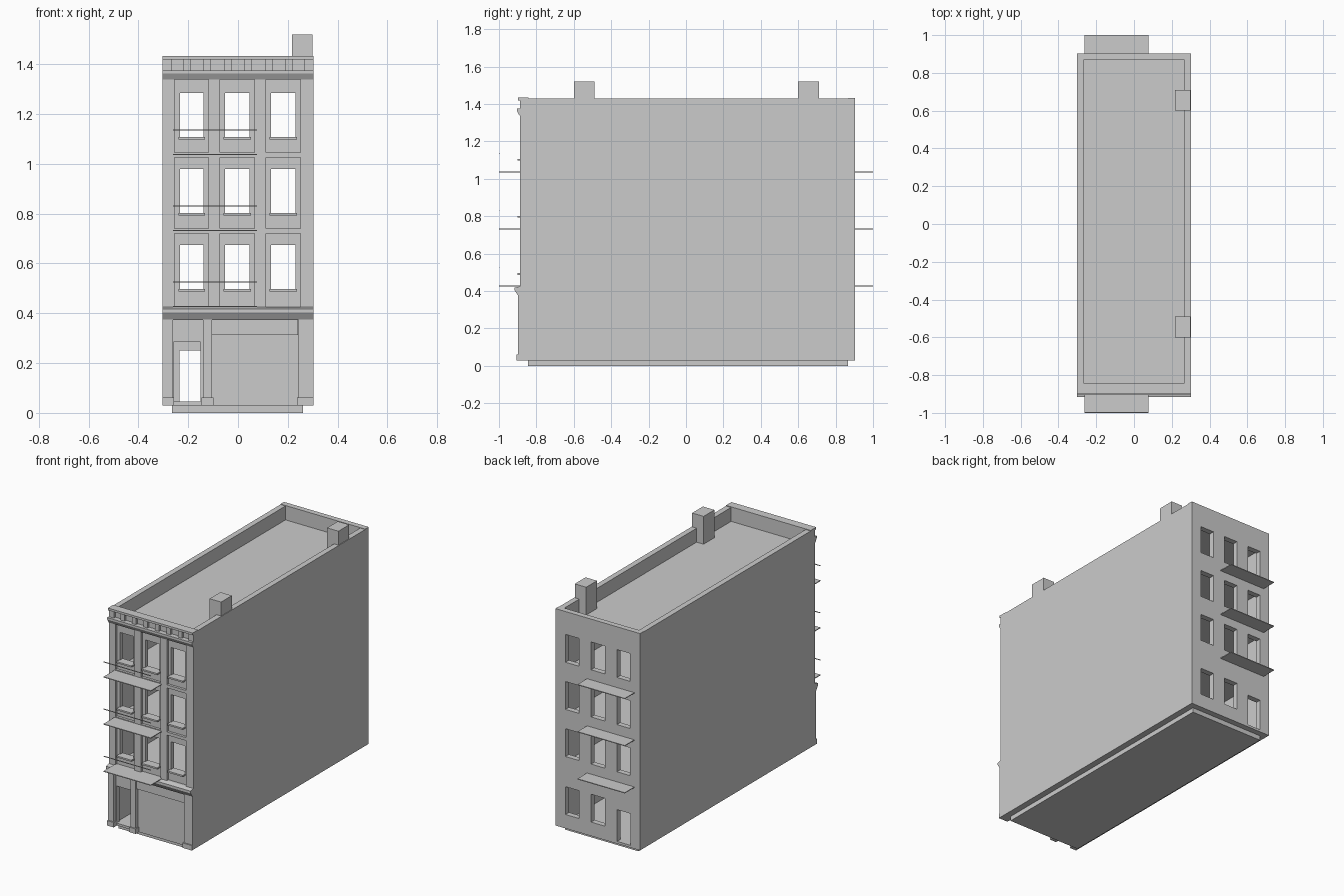
import bpy, bmesh

cube = bpy.data.objects.get("Cube")
if cube:
    bpy.data.objects.remove(cube, do_unlink=True)

GREY = (0.6, 0.6, 0.6, 1)
stone = bpy.data.materials.new("plain_grey")
stone.use_nodes = True
stone.diffuse_color = GREY
stone.node_tree.nodes["Principled BSDF"].inputs["Base Color"].default_value = GREY


def finish(name, bm):
    bmesh.ops.recalc_face_normals(bm, faces=bm.faces)
    mesh = bpy.data.meshes.new(name)
    bm.to_mesh(mesh)
    bm.free()
    mesh.materials.append(stone)
    obj = bpy.data.objects.new(name, mesh)
    bpy.context.collection.objects.link(obj)
    return obj


def box(name, x, y, z):
    bm = bmesh.new()
    bmesh.ops.create_cube(bm, size=1)
    for v in bm.verts:
        v.co = [r[0] + (c + 0.5) * (r[1] - r[0]) for c, r in zip(v.co, (x, y, z))]
    return finish(name, bm)


def moulding(name, x, profile):
    """Sweep a (y, z) profile along x."""
    bm = bmesh.new()
    face = bm.faces.new([bm.verts.new((x[0], y, z)) for y, z in profile])
    ext = bmesh.ops.extrude_face_region(bm, geom=[face])
    for v in ext["geom"]:
        if isinstance(v, bmesh.types.BMVert):
            v.co.x = x[1]
    return finish(name, bm)


def pierced_wall(name, x, y, z, openings):
    """Wall across x with rectangular openings ((x0, x1), (z0, z1))."""
    xs = sorted(set(x) | {v for o in openings for v in o[0]})
    zs = sorted(set(z) | {v for o in openings for v in o[1]})
    bm = bmesh.new()
    for x0, x1 in zip(xs, xs[1:]):
        for z0, z1 in zip(zs, zs[1:]):
            cx, cz = (x0 + x1) / 2, (z0 + z1) / 2
            if not any(a[0] < cx < a[1] and b[0] < cz < b[1] for a, b in openings):
                bm.faces.new([bm.verts.new((px, y[0], pz)) for px, pz in
                              ((x0, z0), (x1, z0), (x1, z1), (x0, z1))])
    bmesh.ops.remove_doubles(bm, verts=bm.verts, dist=1e-5)
    ext = bmesh.ops.extrude_face_region(bm, geom=bm.faces[:])
    for v in ext["geom"]:
        if isinstance(v, bmesh.types.BMVert):
            v.co.y = y[1]
    bmesh.ops.dissolve_limit(bm, angle_limit=0.01, verts=bm.verts, edges=bm.edges)
    return finish(name, bm)


W, FRONT, BACK, BOTTOM, TOP = 0.303, -0.888, 0.903, 0.03, 1.43
INNER = W - 0.036
COLUMNS = [(-0.233, -0.138), (-0.053, 0.047), (0.132, 0.23)]
SILLS = [0.495, 0.8, 1.105]
FLOORS = [0.43, 0.735, 1.04]
WIN_H = 0.18
windows = [(c, (s, s + WIN_H)) for c in COLUMNS for s in SILLS]

# Plinth, floors and roof
box("plinth", (-0.265, 0.262), (-0.845, 0.865), (0, BOTTOM))
for i, z in enumerate([0.045] + FLOORS + [1.34]):
    box(f"floor_slab_{i}", (-INNER, INNER), (-0.85, 0.87), (z - 0.015, z))

# Side walls rising into the parapet
for side, s in (("left", 1), ("right", -1)):
    box(side + "_wall", sorted((s * INNER, s * W)), (FRONT, BACK), (BOTTOM, TOP))

# Back wall with windows and a door
back_low = [(c, (0.12, 0.3)) for c in COLUMNS[1:]]
pierced_wall("back_wall", (-W, W), (0.867, BACK), (BOTTOM, TOP + 0.003),
             windows + back_low + [((-0.235, -0.14), (0.045, 0.25))])

# Front wall with windows and an entrance
pierced_wall("front_wall", (-W, W), (-0.872, -0.842), (BOTTOM, TOP),
             windows + [((-0.26, -0.15), (0.045, 0.285))])

# Shallow piers and floor bands on the facade
for i, x in enumerate([(-W, -0.255), (-0.118, -0.073), (0.067, 0.112), (0.25, W)]):
    box(f"facade_pier_{i}", x, (FRONT, -0.87), (0.4, 1.36))
for i, z in enumerate(FLOORS[1:]):
    box(f"floor_band_{i}", (-W, W), (FRONT, -0.87), (z - 0.015, z + 0.005))

# Window sills
for i, c in enumerate(COLUMNS):
    for j, s in enumerate(SILLS):
        box(f"window_sill_{i}_{j}", (c[0] - 0.006, c[1] + 0.006), (-0.902, -0.85), (s - 0.008, s + 0.002))

# Cornice with blocks under its top
moulding("cornice_lower", (-W, W), [(-0.87, 1.338), (-0.89, 1.338), (-0.904, 1.362),
                                    (-0.904, 1.375), (-0.87, 1.375)])
box("cornice_top", (-W, W), (-0.897, -0.842), (1.42, 1.434))
PITCH = (2 * W - 0.03) / 7
for i in range(8):
    x = -W + i * PITCH
    box(f"cornice_block_{i}", (x, x + 0.03), (FRONT, -0.87), (1.37, 1.425))

# Ground floor shopfront
moulding("shop_cornice", (-W, W), [(-0.87, 0.372), (-0.895, 0.372), (-0.916, 0.403),
                                   (-0.916, 0.418), (-0.888, 0.425), (-0.87, 0.425)])
box("shop_sign_board", (-0.105, 0.24), (-0.885, -0.87), (0.312, 0.372))
for i, x in enumerate([(-W, -0.262), (-0.14, -0.105), (0.242, W)]):
    box(f"shop_pier_{i}", x, (-0.897, -0.87), (BOTTOM, 0.375))
    box(f"shop_pier_base_{i}", (max(x[0] - 0.006, -W), min(x[1] + 0.006, W)),
        (-0.905, -0.87), (BOTTOM, 0.062))

# Balconies on both ends, with hand rails at the front
BALCONY = (-0.262, 0.076)
for i, z in enumerate(FLOORS):
    box(f"front_balcony_{i}", BALCONY, (-1, -0.87), (z - 0.005, z))
    box(f"back_balcony_{i}", BALCONY, (0.89, 1), (z - 0.005, z))
    box(f"front_rail_{i}", BALCONY, (-1, -0.996), (z + 0.093, z + 0.097))

# Chimneys
for name, y in (("front", -0.545), ("back", 0.655)):
    box(name + "_chimney", (0.217, 0.299), (y - 0.055, y + 0.055), (1.33, 1.52))
